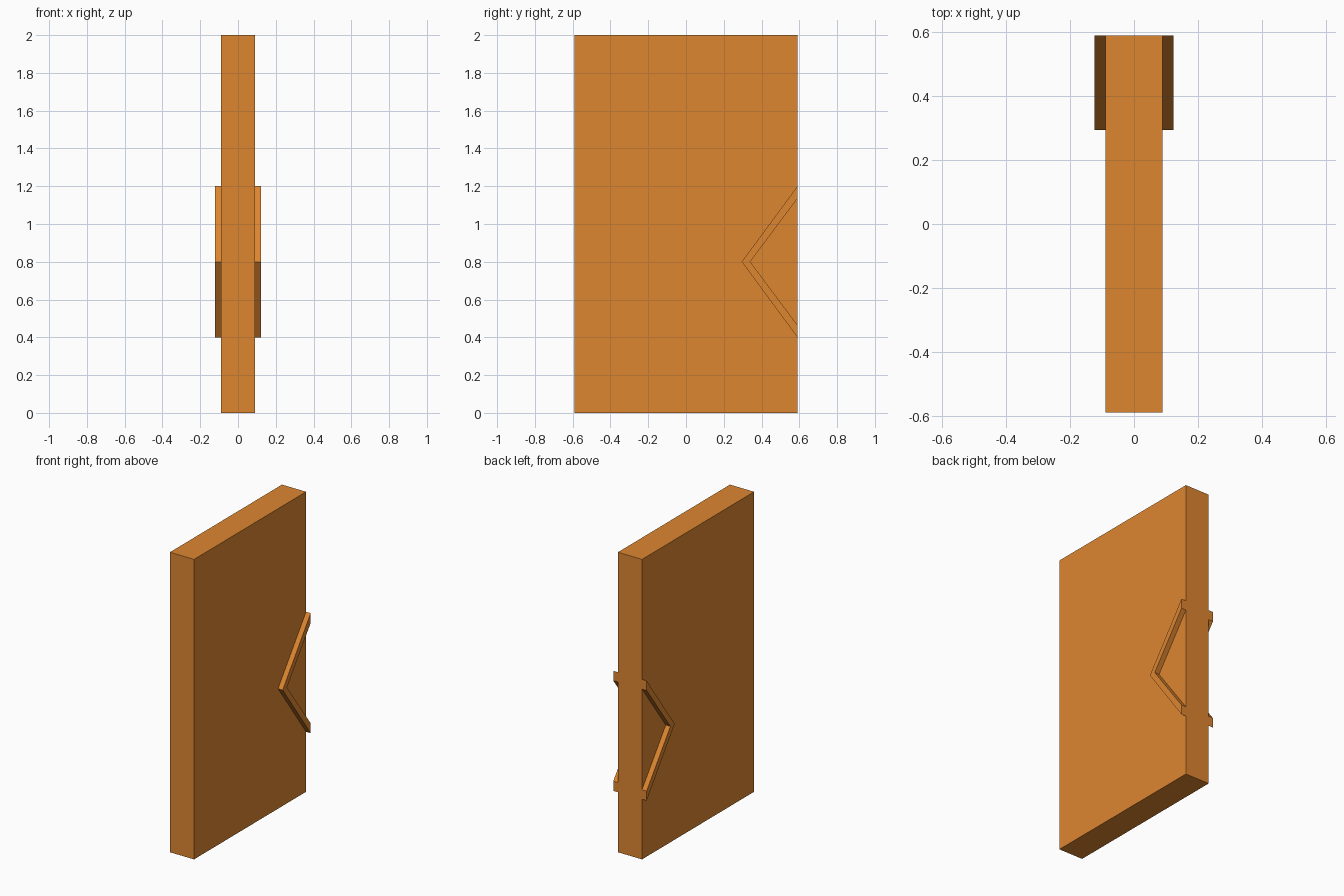
import bpy, bmesh

if "Cube" in bpy.data.objects:
    bpy.data.objects.remove(bpy.data.objects["Cube"])

HALF_T, HALF_W, HEIGHT = 0.089, 0.59, 2.0   # door leaf
TRIM_X = 0.123                              # outer face of the raised trim

orange = bpy.data.materials.new("orange_paint")
orange.diffuse_color = (0.73, 0.24, 0.03, 1)
orange.use_nodes = True
orange.node_tree.nodes["Principled BSDF"].inputs["Base Color"].default_value = orange.diffuse_color


def make_object(name, bm):
    bmesh.ops.recalc_face_normals(bm, faces=bm.faces[:])
    mesh = bpy.data.meshes.new(name)
    bm.to_mesh(mesh)
    bm.free()
    mesh.materials.append(orange)
    obj = bpy.data.objects.new(name, mesh)
    bpy.context.collection.objects.link(obj)
    return obj


# Door leaf: plain slab
bm = bmesh.new()
bmesh.ops.create_cube(bm, size=1)
bmesh.ops.scale(bm, vec=(2 * HALF_T, 2 * HALF_W, HEIGHT), verts=bm.verts)
bmesh.ops.translate(bm, vec=(0, 0, HEIGHT / 2), verts=bm.verts)
make_object("door_leaf", bm)

# Chevron trim: thin V-shaped band reaching the back edge, seated in the slab
outer = [(HALF_W, 1.2), (0.295, 0.8), (HALF_W, 0.4)]
inner = [(HALF_W, 1.135), (0.34, 0.8), (HALF_W, 0.465)]
base_x = HALF_T - 0.004
bm = bmesh.new()
o = [bm.verts.new((base_x, y, z)) for y, z in outer]
i = [bm.verts.new((base_x, y, z)) for y, z in inner]
band = [bm.faces.new((o[k], o[k + 1], i[k + 1], i[k])) for k in range(2)]
ext = bmesh.ops.extrude_face_region(bm, geom=band, use_keep_orig=True)
top = [g for g in ext["geom"] if isinstance(g, bmesh.types.BMVert)]
bmesh.ops.translate(bm, vec=(TRIM_X - base_x, 0, 0), verts=top)
trim = make_object("chevron_trim", bm)

# Same trim on the other side of the door
trim.modifiers.new("both_sides", "MIRROR").use_axis[0] = True
trim.modifiers["both_sides"].use_mirror_merge = False
